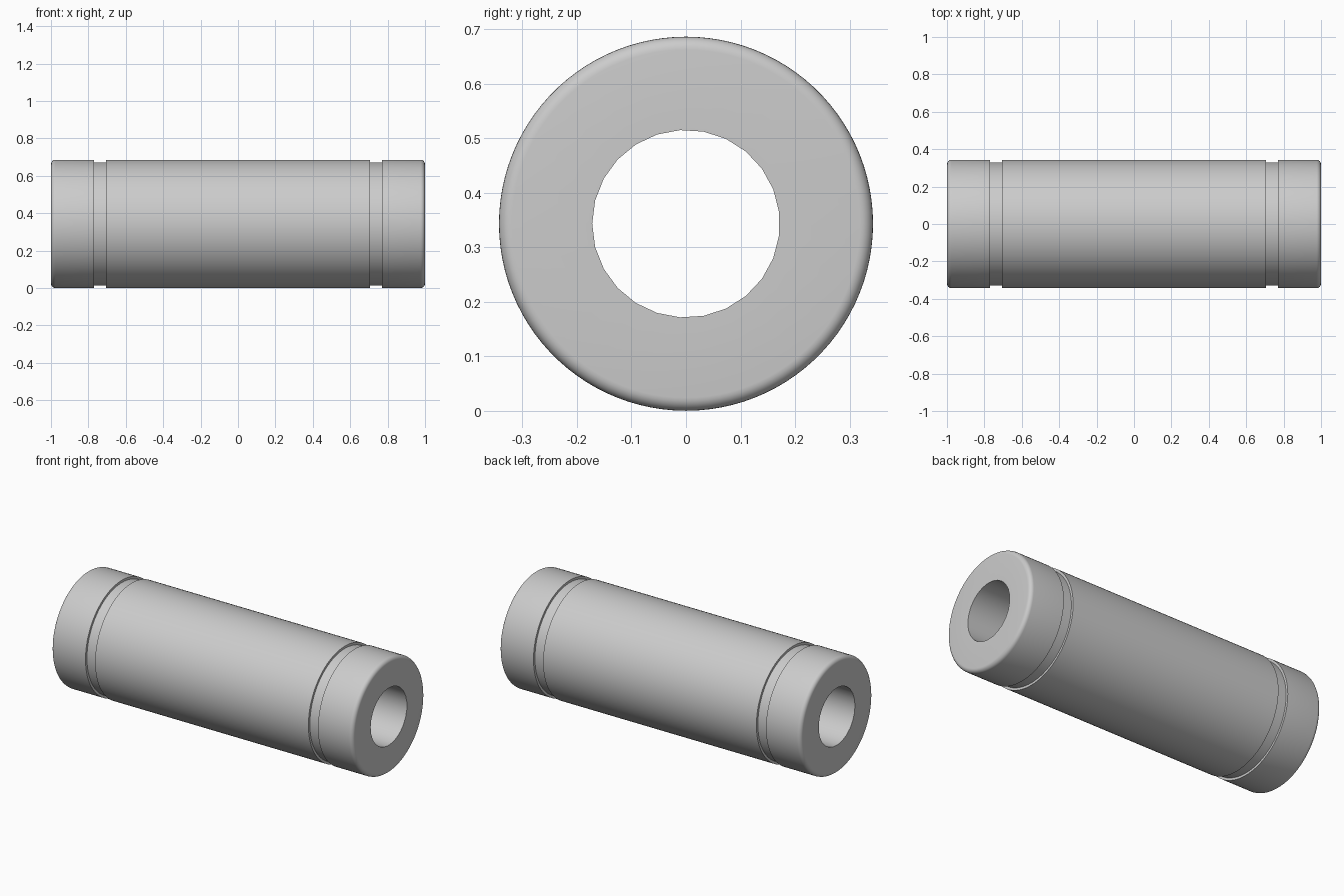
import bpy, bmesh, math

if "Cube" in bpy.data.objects:
    bpy.data.objects.remove(bpy.data.objects["Cube"])

R, BORE, CZ = 0.343, 0.172, 0.343
FILLET, GROOVE_R = 0.024, 0.329
BORE_SIDES = 25
SIDES = BORE_SIDES * 4

# Half profile of the outer skin (x, radius), from the middle to the end face
half = [(0.707, R), (0.707, GROOVE_R), (0.771, GROOVE_R), (0.771, R)]
for k in range(7):
    a = math.radians(90 - 15 * k)
    half.append((1 - FILLET + FILLET * math.cos(a), R - FILLET + FILLET * math.sin(a)))
profile = [(-x, r) for x, r in reversed(half)] + half

bm = bmesh.new()


def ring(x, r, n):
    pts = [math.pi - 2 * math.pi * i / n for i in range(n)]
    return [bm.verts.new((x, r * math.cos(a), CZ + r * math.sin(a))) for a in pts]


def skin(a, b):
    n = len(a)
    for i in range(n):
        j = (i + 1) % n
        bm.faces.new((a[i], a[j], b[j], b[i]))


# Outer skin with the two grooves and rounded ends
outer = [ring(x, r, SIDES) for x, r in profile]
for a, b in zip(outer, outer[1:]):
    skin(a, b)

# Through bore
bore = [ring(x, BORE, BORE_SIDES) for x in (-1, 1)]
skin(*bore)

# Flat end faces
for out, inn in ((outer[0], bore[0]), (outer[-1], bore[1])):
    for i in range(BORE_SIDES):
        arc = [out[(4 * i + k) % SIDES] for k in range(5)]
        bm.faces.new(arc + [inn[(i + 1) % BORE_SIDES], inn[i]])

bmesh.ops.recalc_face_normals(bm, faces=bm.faces)
mesh = bpy.data.meshes.new("bearing_sleeve")
bm.to_mesh(mesh)
bm.free()

sleeve = bpy.data.objects.new("bearing_sleeve", mesh)
bpy.context.collection.objects.link(sleeve)
bpy.context.view_layer.objects.active = sleeve
sleeve.select_set(True)
bpy.ops.object.shade_smooth_by_angle(angle=math.radians(30))
